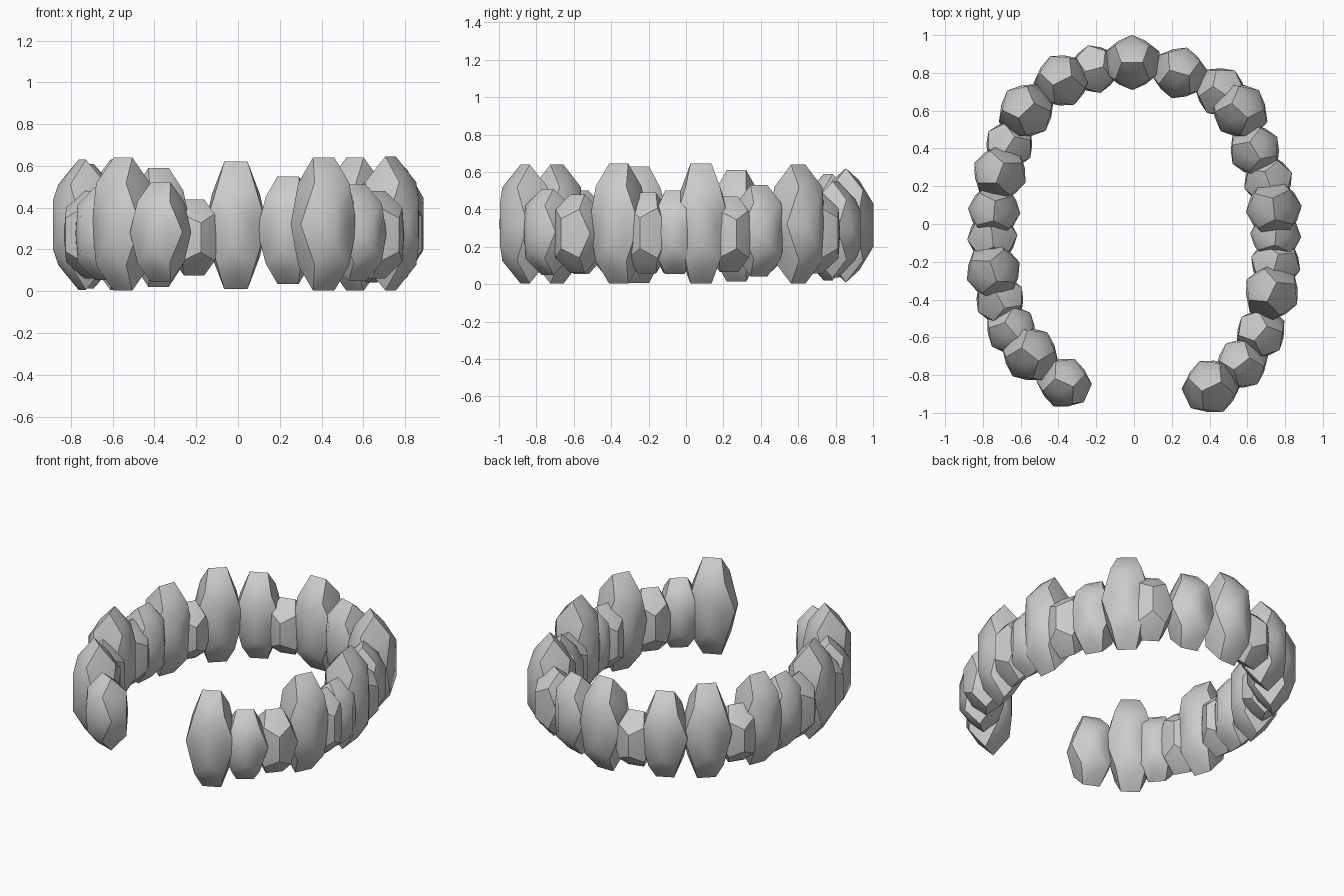
import bpy, bmesh, math
from mathutils import Matrix

if "Cube" in bpy.data.objects:
    bpy.data.objects.remove(bpy.data.objects["Cube"])

# x, y, top height of each stone, walking round the horseshoe from the front right end
STONES = [
    (.41, -.86, .64), (.57, -.74, .51), (.67, -.58, .48), (.73, -.36, .645), (.75, -.21, .49),
    (.75, -.06, .50), (.74, .08, .645), (.71, .23, .47), (.64, .39, .53), (.56, .60, .64),
    (.46, .70, .49), (.24, .80, .55), (-.01, .855, .62), (-.21, .82, .44), (-.38, .76, .59),
    (-.57, .60, .63), (-.66, .42, .45), (-.71, .27, .61), (-.74, .07, .54), (-.75, -.07, .48),
    (-.745, -.25, .63), (-.71, -.40, .48), (-.65, -.56, .50), (-.55, -.69, .64), (-.37, -.84, .52),
]
PHI = (1 + math.sqrt(5)) / 2


def stone(name, x, y, top):
    """Stretched dodecahedron standing on an edge; the top edge follows the ring."""
    bm = bmesh.new()
    s = (-1, 1)
    for a in s:
        for b in s:
            for c in s:
                bm.verts.new((a, b, c))
            bm.verts.new((0, a / PHI, b * PHI))   # top and bottom edges
            bm.verts.new((a * PHI, 0, b / PHI))   # inner and outer tips
            bm.verts.new((a / PHI, b * PHI, 0))   # edges touching the neighbours
    bmesh.ops.convex_hull(bm, input=bm.verts[:])
    bmesh.ops.dissolve_limit(bm, angle_limit=.05, verts=bm.verts[:], edges=bm.edges[:])
    # slight swell in the middle of every face
    for v in bmesh.ops.poke(bm, faces=bm.faces[:])['verts']:
        v.co *= 1.09
    # taller stones are also wider and reach lower
    bottom = max(.003, .003 + (.64 - top) * .36)
    half = (top - bottom) / 2
    radius = .130 + .018 * (top - .44) / .2
    bm.transform(Matrix.Diagonal((radius / PHI, radius / PHI, half / PHI, 1)))
    bmesh.ops.recalc_face_normals(bm, faces=bm.faces[:])
    me = bpy.data.meshes.new(name)
    bm.to_mesh(me)
    bm.free()
    ob = bpy.data.objects.new(name, me)
    bpy.context.collection.objects.link(ob)
    ob.location = (x, y, bottom + half)
    ob.rotation_euler.z = math.atan2(y, x)
    ob.select_set(True)
    bpy.context.view_layer.objects.active = ob


for i, (x, y, top) in enumerate(STONES):
    stone(f"ring_stone_{i + 1:02d}", x, y, top)
bpy.ops.object.shade_smooth_by_angle(angle=math.radians(38))
